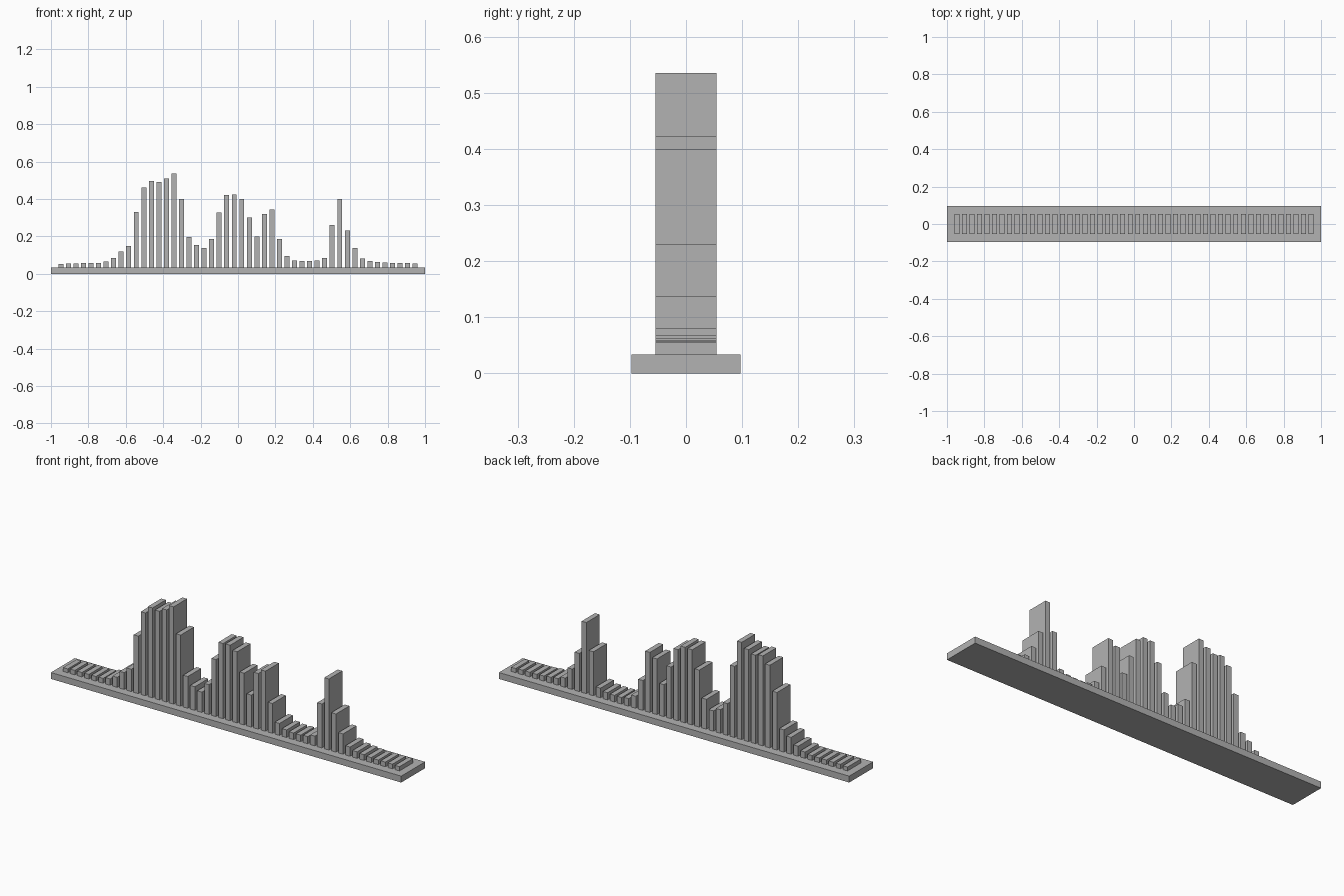
import bpy

cube = bpy.data.objects.get("Cube")
if cube:
    bpy.data.objects.remove(cube, do_unlink=True)

# Single matte grey
grey = bpy.data.materials.new("plain grey")
grey.use_nodes = True
colour = (0.45, 0.45, 0.45, 1)
grey.diffuse_color = colour
grey.node_tree.nodes["Principled BSDF"].inputs["Base Color"].default_value = colour


def box(name, x, width, depth, bottom, top):
    """Flat-faced block standing between two heights."""
    bpy.ops.mesh.primitive_cube_add(size=1, location=(x, 0, (bottom + top) / 2))
    obj = bpy.context.object
    obj.name = name
    obj.scale = (width, depth, top - bottom)
    bpy.ops.object.transform_apply(location=False, rotation=False, scale=True)
    obj.data.materials.append(grey)
    return obj


# Base plate
BASE_TOP = 0.033
box("base_plate", 0, 2.0, 0.194, 0, BASE_TOP)

# Row of upright bars: top heights in thousandths, from right to left
tops = [
    53, 56, 56, 57, 57, 58, 66, 85, 120, 148, 330, 460,
    497, 490, 508, 535, 400, 197, 155, 138, 187, 327, 421, 423,
    400, 300, 198, 320, 343, 187, 95, 72, 67, 67, 70, 83,
    260, 400, 230, 138, 81, 67, 63, 59, 57, 57, 57, 55,
]
PITCH = 0.0403
for i, top in enumerate(tops):
    x = (i - (len(tops) - 1) / 2) * PITCH
    box(f"bar_{i + 1}", x, 0.0265, 0.109, BASE_TOP, top / 1000)
